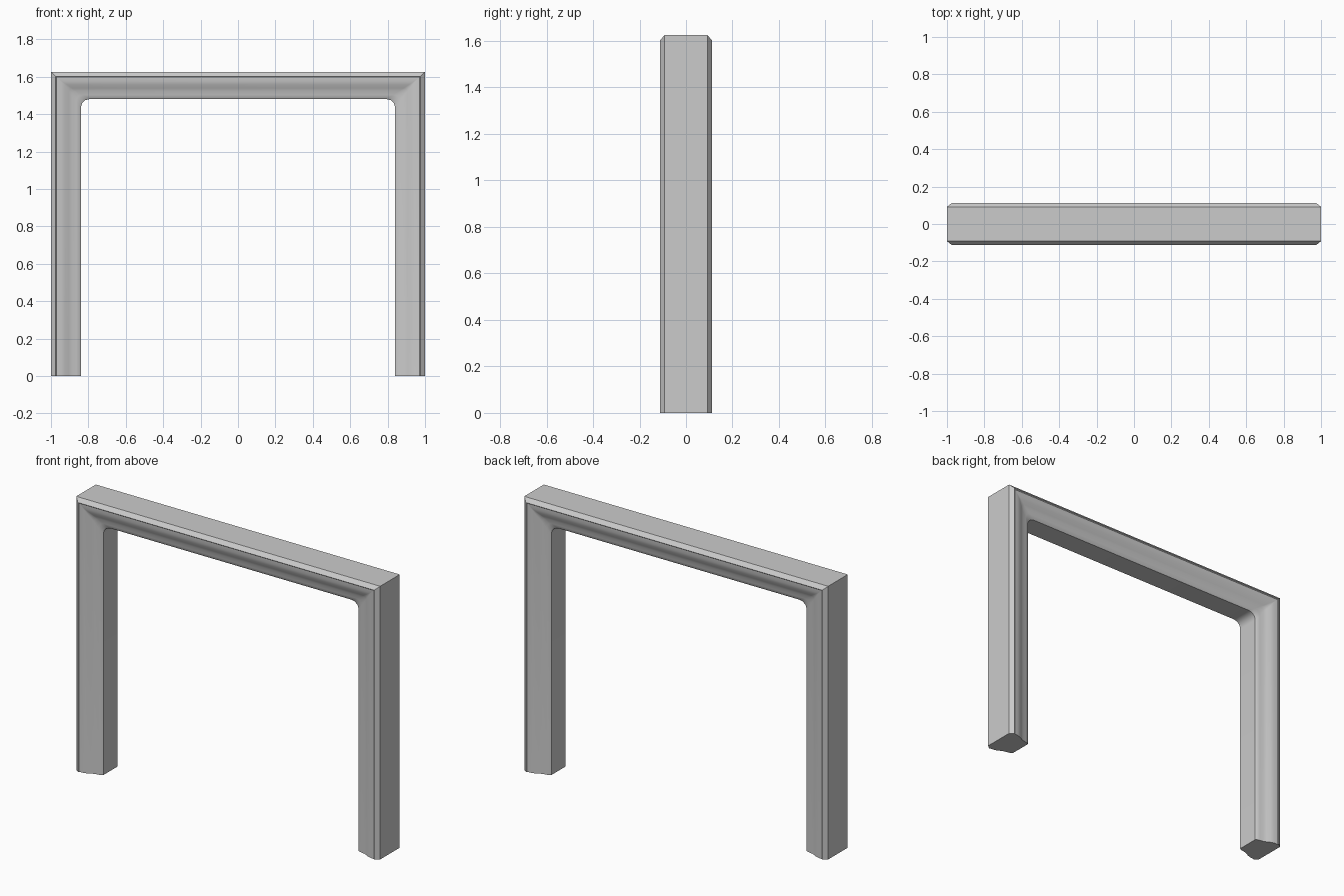
import bpy, bmesh, math

if "Cube" in bpy.data.objects:
    bpy.data.objects.remove(bpy.data.objects["Cube"])

# Half of the moulding section: (inset from outer edge, half depth)
half = [(0, 0.092), (0.025, 0.112), (0.03, 0.107), (0.055, 0.105), (0.075, 0.099),
        (0.095, 0.088), (0.112, 0.081), (0.135, 0.077), (0.15, 0.073), (0.16, 0.066)]
section = [(d, -y) for d, y in half] + [(d, y) for d, y in reversed(half)]

WIDTH, TOP, INNER, STEPS = 1.0, 1.625, 0.16, 3


def rail(d, y):
    """U-shaped line at one inset, its corner rounder towards the opening."""
    x, z = WIDTH - d, TOP - d * 0.145 / INNER
    r = 0.045 * max(0, (d - 0.05) / (INNER - 0.05))
    side = [(x, 0)]
    for i in range(STEPS + 1):
        a = math.pi / 2 * i / STEPS
        side.append((x - r + r * math.cos(a), z - r + r * math.sin(a)))
    return [(px, y, pz) for px, pz in side] + [(-px, y, pz) for px, pz in reversed(side)]


# Door frame: section swept up one leg, across the head and down the other
bm = bmesh.new()
rails = [[bm.verts.new(p) for p in rail(d, y)] for d, y in section]
n = len(rails)
for j in range(n):
    a, b = rails[j], rails[(j + 1) % n]
    for i in range(len(a) - 1):
        bm.faces.new((a[i], a[i + 1], b[i + 1], b[i]))

# Foot caps
bm.faces.new([r[0] for r in rails])
bm.faces.new([r[-1] for r in reversed(rails)])
bmesh.ops.remove_doubles(bm, verts=bm.verts, dist=0.0001)
bmesh.ops.recalc_face_normals(bm, faces=bm.faces)

mesh = bpy.data.meshes.new("door_frame")
bm.to_mesh(mesh)
bm.free()
frame = bpy.data.objects.new("door_frame", mesh)
bpy.context.collection.objects.link(frame)
bpy.context.view_layer.objects.active = frame
frame.select_set(True)
bpy.ops.object.shade_smooth_by_angle(angle=math.radians(32))
